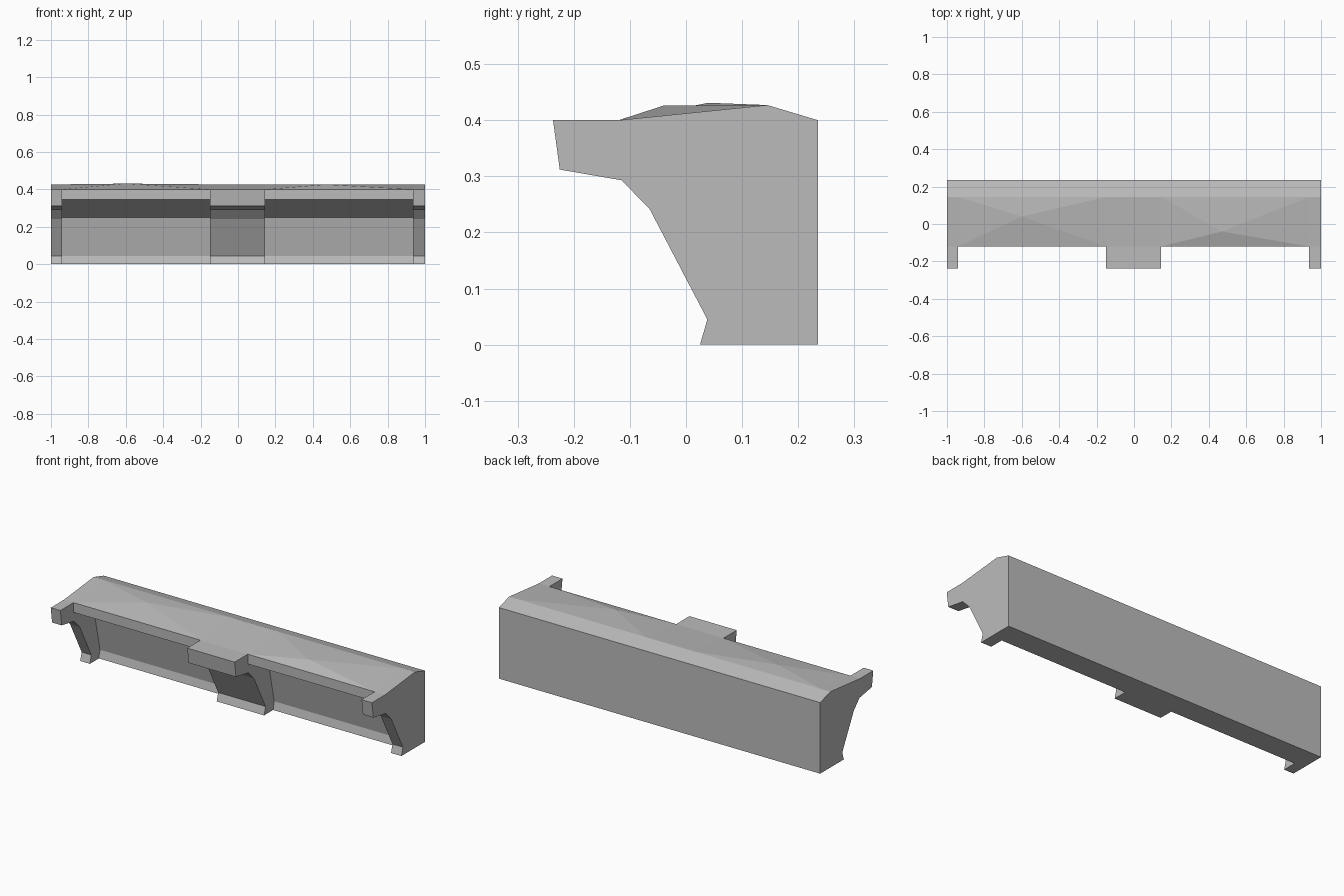
import bpy
import bmesh

cube = bpy.data.objects.get("Cube")
if cube:
    bpy.data.objects.remove(cube, do_unlink=True)

# Stone colour
stone = bpy.data.materials.new("stone_grey")
stone.use_nodes = True
GREY = (0.5, 0.5, 0.5, 1.0)
stone.diffuse_color = GREY
stone.node_tree.nodes["Principled BSDF"].inputs["Base Color"].default_value = GREY

# Profiles as (y, z): the shared back, then two fronts running from top to bottom
BACK = [(0.235, 0), (0.235, 0.4), (0.145, 0.427)]
BRACKET = [(-0.12, 0.4), (-0.237, 0.4), (-0.225, 0.312), (-0.115, 0.293),
           (-0.065, 0.242), (0.038, 0.045), (0.025, 0), (0.105, 0)]
BAY = [(-0.12, 0.4), (-0.12, 0.345), (0.07, 0.25), (0.115, 0.045), (0.105, 0)]
ROOF = len(BACK) - 1          # profile edge that forms the sloping top

# Sections along x: start, end, front profile, roof peak (x, y, z)
SECTIONS = [
    (-1, -0.94, BRACKET, None),
    (-0.94, -0.15, BAY, (-0.6, 0.04, 0.431)),
    (-0.15, 0.145, BRACKET, None),
    (0.145, 0.935, BAY, (0.47, -0.04, 0.426)),
    (0.935, 1, BRACKET, None),
]

bm = bmesh.new()


def face(points):
    return bm.faces.new([bm.verts.new(p) for p in points])


def cap(x, outline):
    face([(x, y, z) for y, z in outline])


def section(x0, x1, front, peak):
    """Sweep one profile along x, raising the roof to a peak if given."""
    loop = BACK + front
    for i, (a, b) in enumerate(zip(loop, loop[1:] + loop[:1])):
        quad = [(x0, *a), (x1, *a), (x1, *b), (x0, *b)]
        if peak and i == ROOF:
            for p, q in zip(quad, quad[1:] + quad[:1]):
                face([p, q, peak])
        else:
            face(quad)


for x0, x1, front, peak in SECTIONS:
    section(x0, x1, front, peak)

# Bracket cheeks between bays, and the two outer ends
for x0, x1, front, peak in SECTIONS[1:]:
    cap(x0, BRACKET + BAY[-2:0:-1])
for x in (-1, 1):
    cap(x, BACK + BRACKET)

# Weld into one closed shell
bmesh.ops.remove_doubles(bm, verts=bm.verts, dist=0.0005)
bmesh.ops.recalc_face_normals(bm, faces=bm.faces)

mesh = bpy.data.meshes.new("bracketed_ledge")
bm.to_mesh(mesh)
bm.free()
mesh.materials.append(stone)
ledge = bpy.data.objects.new("bracketed_ledge", mesh)
bpy.context.collection.objects.link(ledge)
